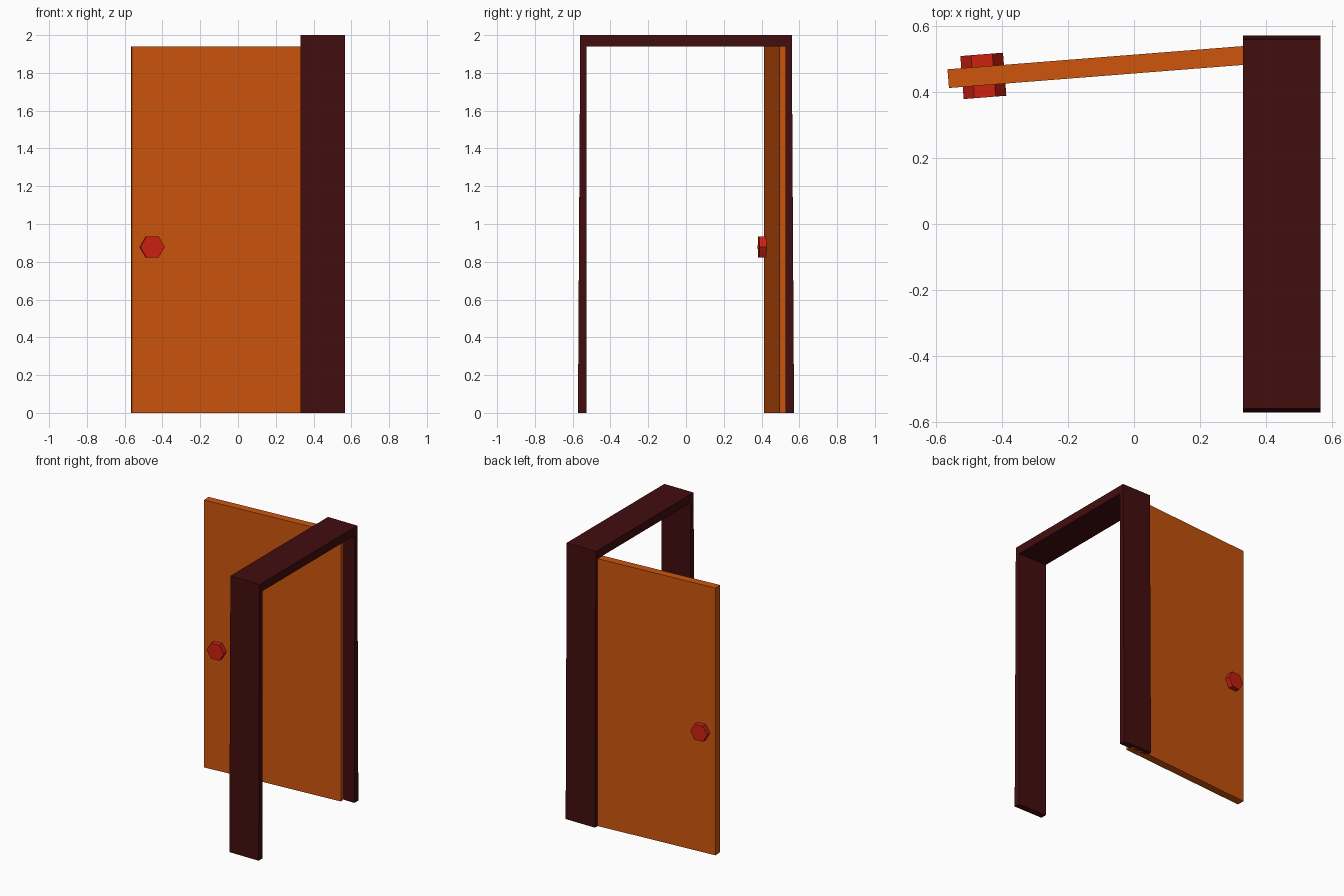
import bpy, bmesh
from math import atan2, pi
from mathutils import Matrix, Vector

cube = bpy.data.objects.get("Cube")
if cube:
    bpy.data.objects.remove(cube, do_unlink=True)


def material(name, rgb):
    mat = bpy.data.materials.new(name)
    mat.use_nodes = True
    mat.diffuse_color = (*rgb, 1)
    bsdf = next(n for n in mat.node_tree.nodes if n.type == "BSDF_PRINCIPLED")
    bsdf.inputs["Base Color"].default_value = (*rgb, 1)
    return mat


def add_object(name, bm, mat):
    bmesh.ops.recalc_face_normals(bm, faces=bm.faces)
    mesh = bpy.data.meshes.new(name)
    bm.to_mesh(mesh)
    bm.free()
    mesh.materials.append(mat)
    obj = bpy.data.objects.new(name, mesh)
    bpy.context.collection.objects.link(obj)
    return obj


frame_brown = material("dark_brown", (0.055, 0.004, 0.0045))
door_orange = material("orange_wood", (0.61, 0.09, 0.004))
knob_red = material("red_knob", (0.61, 0.015, 0.005))

# Door frame: one arch profile with slightly flared legs, extruded along x
half = [(0.572, 0), (0.56, 2.0)]
inner = [(0.527, 1.94), (0.527, 0)]
profile = half + [(-y, z) for y, z in reversed(half)]
profile += [(-y, z) for y, z in reversed(inner)] + inner
bm = bmesh.new()
face = bm.faces.new([bm.verts.new((0.331, y, z)) for y, z in profile])
ext = bmesh.ops.extrude_face_region(bm, geom=[face])
bmesh.ops.translate(bm, vec=(0.235, 0, 0),
                    verts=[v for v in ext["geom"] if isinstance(v, bmesh.types.BMVert)])
add_object("door_frame", bm, frame_brown)

# Door leaf: thin slab swung open from the back jamb
swing = atan2(0.0785, 1)
turn = Matrix.Rotation(swing, 4, "Z")
width, thickness, height = 1.045, 0.057, 1.94
corner = Vector((-0.562, 0.413, 0))
bm = bmesh.new()
bmesh.ops.create_cube(bm, size=1)
bmesh.ops.scale(bm, vec=(width, thickness, height), verts=bm.verts)
bmesh.ops.translate(bm, vec=(width / 2, thickness / 2, height / 2), verts=bm.verts)
bmesh.ops.transform(bm, matrix=Matrix.Translation(corner) @ turn, verts=bm.verts)
add_object("door_leaf", bm, door_orange)

# Hexagonal knobs: one on each side of the leaf
depth = 0.037
for name, offset in (("front_knob", -depth / 2), ("back_knob", thickness + depth / 2)):
    bm = bmesh.new()
    bmesh.ops.create_cone(bm, cap_ends=True, segments=6, radius1=0.065,
                          radius2=0.065, depth=depth)
    # Put points at the sides and flats at the top and bottom
    point = max(bm.verts, key=lambda v: v.co.x).co
    spin = Matrix.Rotation(-atan2(point.y, point.x), 4, "Z")
    place = Matrix.Translation(corner) @ turn @ Matrix.Translation((0.107, offset, 0.878))
    bmesh.ops.transform(bm, matrix=place @ Matrix.Rotation(pi / 2, 4, "X") @ spin,
                        verts=bm.verts)
    add_object(name, bm, knob_red)
